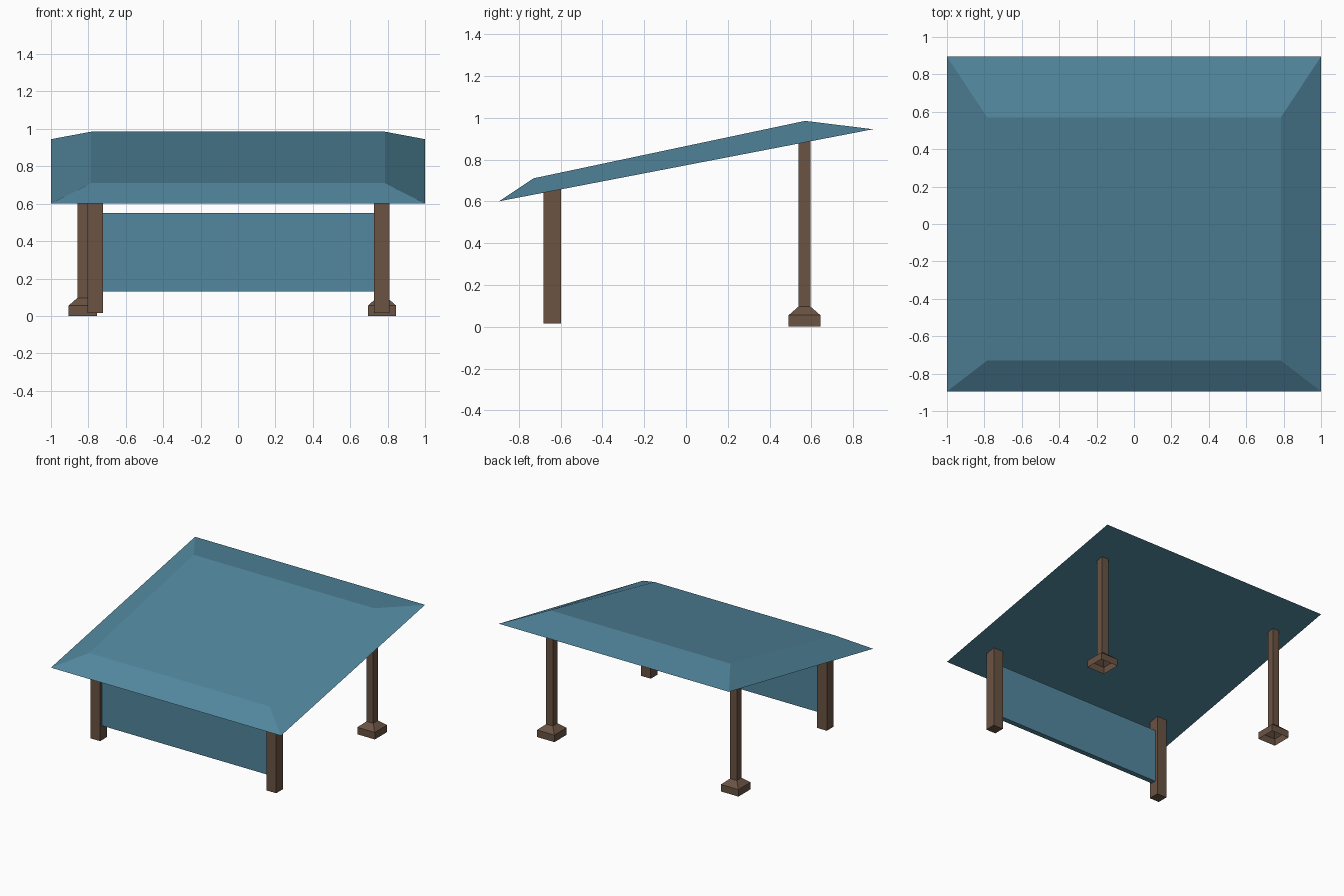
import bpy

cube = bpy.data.objects.get("Cube")
if cube:
    bpy.data.objects.remove(cube, do_unlink=True)


def material(name, colour):
    mat = bpy.data.materials.new(name)
    mat.use_nodes = True
    mat.diffuse_color = (*colour, 1)
    bsdf = next(n for n in mat.node_tree.nodes if n.type == "BSDF_PRINCIPLED")
    bsdf.inputs["Base Color"].default_value = (*colour, 1)
    bsdf.inputs["Roughness"].default_value = 0.9
    return mat


blue = material("slate blue", (0.084, 0.242, 0.342))
brown = material("dark brown", (0.145, 0.087, 0.057))


def rect(x0, x1, y0, y1, z_front, z_back):
    """Rectangular ring that may slope from front to back."""
    return [(x0, y0, z_front), (x1, y0, z_front), (x1, y1, z_back), (x0, y1, z_back)]


def loft(name, rings, mat, bottom=True, top=True):
    """Join four-point rings from bottom to top into one solid or shell."""
    verts = [p for ring in rings for p in ring]
    faces = []
    for r in range(len(rings) - 1):
        a, b = 4 * r, 4 * r + 4
        for i in range(4):
            j = (i + 1) % 4
            faces.append((a + i, a + j, b + j, b + i))
    if bottom:
        faces.append((3, 2, 1, 0))
    if top:
        n = len(verts)
        faces.append((n - 4, n - 3, n - 2, n - 1))
    mesh = bpy.data.meshes.new(name)
    mesh.from_pydata(verts, [], faces)
    mesh.materials.append(mat)
    obj = bpy.data.objects.new(name, mesh)
    bpy.context.scene.collection.objects.link(obj)
    return obj


def square(cx, cy, half, z_front, z_back=None):
    z_back = z_front if z_back is None else z_back
    return rect(cx - half, cx + half, cy - half, cy + half, z_front, z_back)


# Sloping roof with bevelled edges
loft("roof", [rect(-1, 1, -0.895, 0.895, 0.60, 0.945),
              rect(-0.785, 0.785, -0.73, 0.57, 0.71, 0.985)], blue)

# Thick front posts, cut to the slope of the roof
for side, x in (("right", -0.763), ("left", 0.768)):
    loft(f"front_post_{side}", [square(x, -0.641, 0.042, 0.016),
                                square(x, -0.641, 0.042, 0.65, 0.666)], brown)

# Slim back posts on hollow feet
for side, x in (("right", -0.83), ("left", 0.77)):
    y = 0.567
    loft(f"back_post_{side}", [square(x, y, 0.029, 0.09),
                               square(x, y, 0.029, 0.885, 0.896)], brown)
    loft(f"back_foot_{side}", [square(x, y, 0.076, 0),
                               square(x, y, 0.076, 0.055),
                               square(x, y, 0.029, 0.096)], brown,
         bottom=False, top=False)

# Panel between the front posts
loft("front_panel", [rect(-0.725, 0.73, -0.662, -0.622, 0.13, 0.13),
                     rect(-0.725, 0.73, -0.662, -0.622, 0.55, 0.55)], blue)
